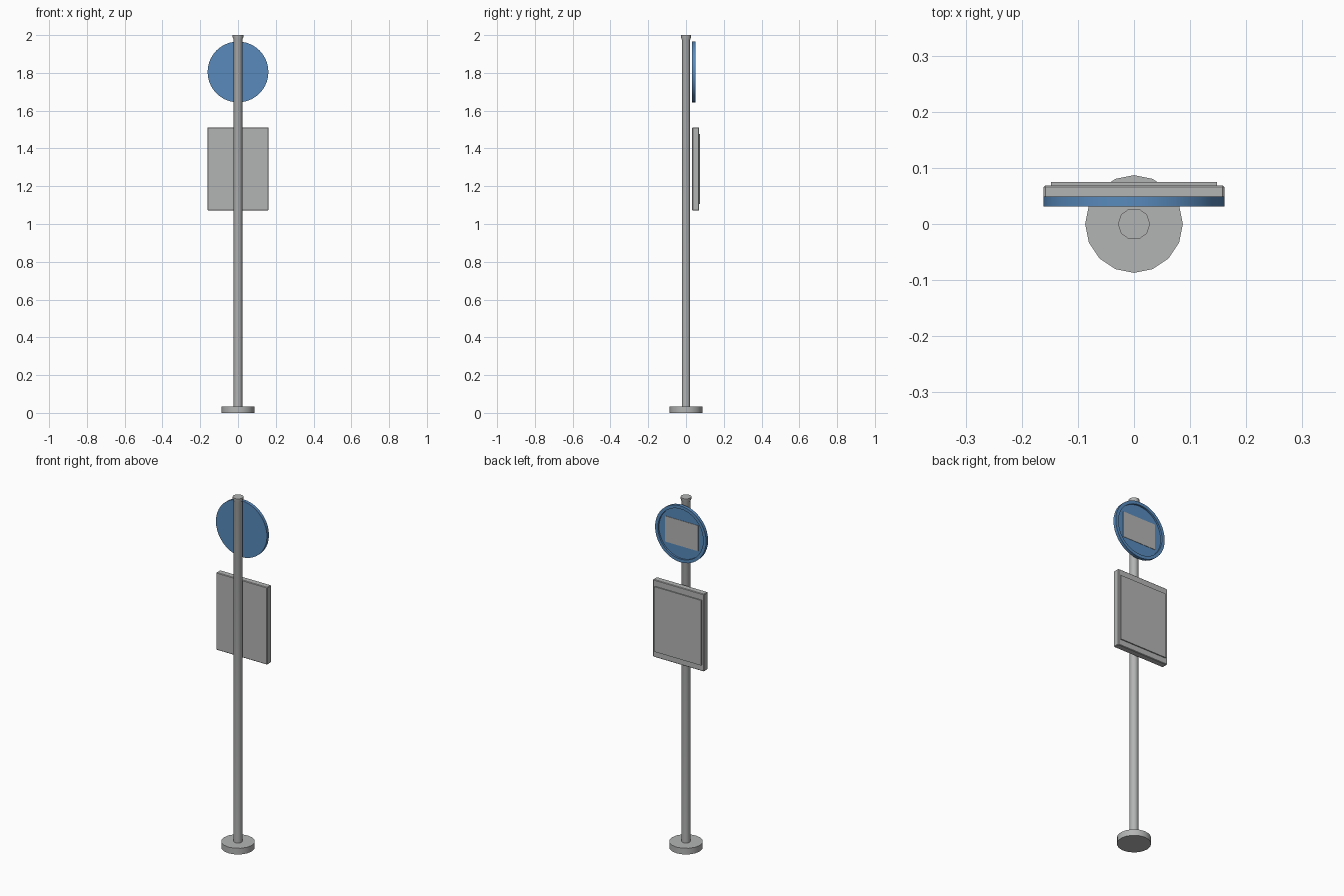
import bpy, bmesh, math
from mathutils import Matrix

if "Cube" in bpy.data.objects:
    bpy.data.objects.remove(bpy.data.objects["Cube"])


def material(name, colour):
    m = bpy.data.materials.new(name)
    m.use_nodes = True
    m.diffuse_color = colour
    m.node_tree.nodes["Principled BSDF"].inputs["Base Color"].default_value = colour
    return m


GREY = material("light grey metal", (0.45, 0.46, 0.455, 1))
BLUE = material("sign blue", (0.098, 0.254, 0.502, 1))


def add_object(name, bm, mat, smooth=False):
    bmesh.ops.recalc_face_normals(bm, faces=bm.faces)
    mesh = bpy.data.meshes.new(name)
    bm.to_mesh(mesh)
    bm.free()
    mesh.materials.append(mat)
    ob = bpy.data.objects.new(name, mesh)
    bpy.context.collection.objects.link(ob)
    if smooth:
        bpy.ops.object.select_all(action="DESELECT")
        ob.select_set(True)
        bpy.context.view_layer.objects.active = ob
        bpy.ops.object.shade_smooth_by_angle(angle=math.radians(40))
    return ob


def lathe(name, profile, sides, mat, matrix=Matrix()):
    """Revolve (radius, height) points about z and close both ends."""
    bm = bmesh.new()
    rings = []
    for r, h in profile:
        rings.append([bm.verts.new(matrix @ Matrix.Rotation(2 * math.pi * i / sides, 4, "Z")
                                   @ Matrix.Translation((r, 0, h)).to_translation())
                      for i in range(sides)])
    for a, b in zip(rings, rings[1:]):
        for i in range(sides):
            j = (i + 1) % sides
            bm.faces.new((a[i], a[j], b[j], b[i]))
    bm.faces.new(rings[0][::-1])
    bm.faces.new(rings[-1])
    return add_object(name, bm, mat, smooth=True)


def box(name, x, y, z, mat, bevel=0):
    """Box from (min, max) ranges, optionally with chamfered edges."""
    bm = bmesh.new()
    bmesh.ops.create_cube(bm, size=1)
    for v in bm.verts:
        v.co = [sum(r) / 2 + c * (r[1] - r[0]) for c, r in zip(v.co, (x, y, z))]
    if bevel:
        bmesh.ops.bevel(bm, geom=bm.edges[:], offset=bevel, segments=1, affect="EDGES")
    return add_object(name, bm, mat)


# Foot and pole with a flared cap
lathe("base_foot", [(0.087, 0), (0.087, 0.035)], 16, GREY)
lathe("pole", [(0.023, 0.03), (0.023, 1.975), (0.0285, 1.99), (0.0285, 2.0)], 10, GREY)

# Round sign with a raised rim around its back, lathed along +y
SIGN_Z = 1.805
along_y = Matrix.Translation((0, 0, SIGN_Z)) @ Matrix.Rotation(-math.pi / 2, 4, "X")
lathe("round_sign", [(0.161, 0.031), (0.161, 0.049), (0.143, 0.049), (0.143, 0.039)],
      40, BLUE, along_y)
box("sign_plate", (-0.105, 0.105), (0.038, 0.041), (SIGN_Z - 0.073, SIGN_Z + 0.073), GREY)

# Timetable case with a raised panel on its back
box("notice_case", (-0.161, 0.161), (0.033, 0.069), (1.071, 1.512), GREY, bevel=0.003)
box("notice_panel", (-0.148, 0.148), (0.06, 0.075), (1.105, 1.476), GREY)
